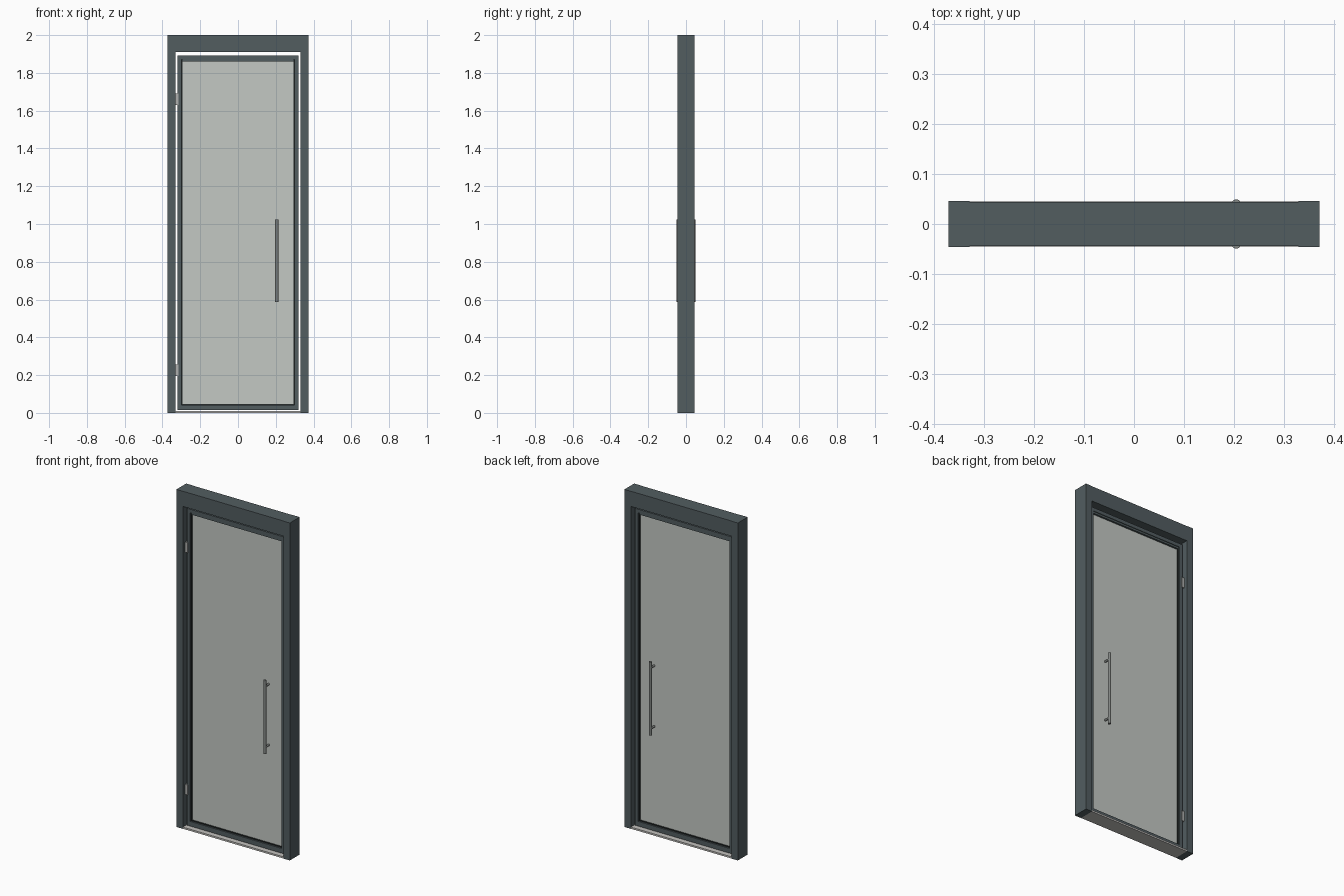
import bpy
from math import pi, radians

cube = bpy.data.objects.get("Cube")
if cube:
    bpy.data.objects.remove(cube, do_unlink=True)


def material(name, rgb):
    m = bpy.data.materials.new(name)
    m.use_nodes = True
    m.diffuse_color = (*rgb, 1)
    m.node_tree.nodes["Principled BSDF"].inputs["Base Color"].default_value = (*rgb, 1)
    return m


FRAME = material("slate grey", (0.085, 0.11, 0.118))
GASKET = material("black rubber", (0.02, 0.025, 0.025))
GLASS = material("frosted glass", (0.55, 0.58, 0.55))
STEEL = material("brushed steel", (0.22, 0.235, 0.225))
HINGE = material("hinge steel", (0.42, 0.43, 0.42))
SILL = material("sill aluminium", (0.55, 0.54, 0.52))


def box(name, x, y, z, mat):
    """Box from (min, max) ranges on each axis."""
    bpy.ops.mesh.primitive_cube_add(size=1, location=[sum(r) / 2 for r in (x, y, z)])
    ob = bpy.context.object
    ob.name = name
    ob.scale = [r[1] - r[0] for r in (x, y, z)]
    bpy.ops.object.transform_apply(location=False, rotation=False, scale=True)
    ob.data.materials.append(mat)
    return ob


def rod(name, radius, length, loc, rot, mat):
    bpy.ops.mesh.primitive_cylinder_add(vertices=24, radius=radius, depth=length,
                                        location=loc, rotation=rot)
    ob = bpy.context.object
    ob.name = name
    ob.data.materials.append(mat)
    bpy.ops.object.shade_smooth_by_angle(angle=radians(40))
    return ob


def ring(name, half, bottom, top, width, depth, mat):
    """Rectangular surround of two uprights and two rails between them."""
    y = (-depth, depth)
    for side, s in (("left", 1), ("right", -1)):
        box(f"{name}_{side}", sorted((s * half, s * (half - width))), y, (bottom, top), mat)
    inner = (width - half, half - width)
    box(f"{name}_top", inner, y, (top - width, top), mat)
    box(f"{name}_bottom", inner, y, (bottom, bottom + width), mat)


# Fixed frame: two jambs, a deep head and a thin sill
OUT, IN, DEPTH = 0.372, 0.33, 0.046
for side, s in (("left", 1), ("right", -1)):
    box(f"jamb_{side}", sorted((s * IN, s * OUT)), (-DEPTH, DEPTH), (0, 2), FRAME)
box("head", (-IN, IN), (-0.0445, 0.0445), (1.91, 2), FRAME)
box("sill", (-IN, IN), (-0.045, 0.045), (0, 0.01), SILL)

# Door leaf: rails and stiles, rubber gasket and pane
ring("leaf", 0.321, 0.014, 1.892, 0.021, 0.02, FRAME)
box("leaf_kick_rail", (-0.3, 0.3), (-0.02, 0.02), (0.035, 0.042), FRAME)
ring("gasket", 0.3, 0.042, 1.871, 0.005, 0.012, GASKET)
box("leaf_top_bead", (-0.295, 0.295), (-0.016, 0.016), (1.86, 1.871), FRAME)
box("glass_pane", (-0.295, 0.295), (-0.005, 0.005), (0.047, 1.866), GLASS)

# Hinges bridging the gap on the right jamb
for name, z in (("lower", 0.225), ("upper", 1.66)):
    box(f"hinge_{name}", (-0.33, -0.314), (-0.023, 0.023), (z - 0.03, z + 0.03), HINGE)

# Pull handles on both faces, each with two standoffs
for face, s in (("front", -1), ("back", 1)):
    rod(f"handle_bar_{face}", 0.0085, 0.435, (0.205, s * 0.041, 0.805), (0, 0, 0), STEEL)
    for end, z in (("lower", 0.625), ("upper", 0.985)):
        rod(f"handle_post_{face}_{end}", 0.006, 0.038, (0.205, s * 0.023, z),
            (pi / 2, 0, 0), STEEL)
